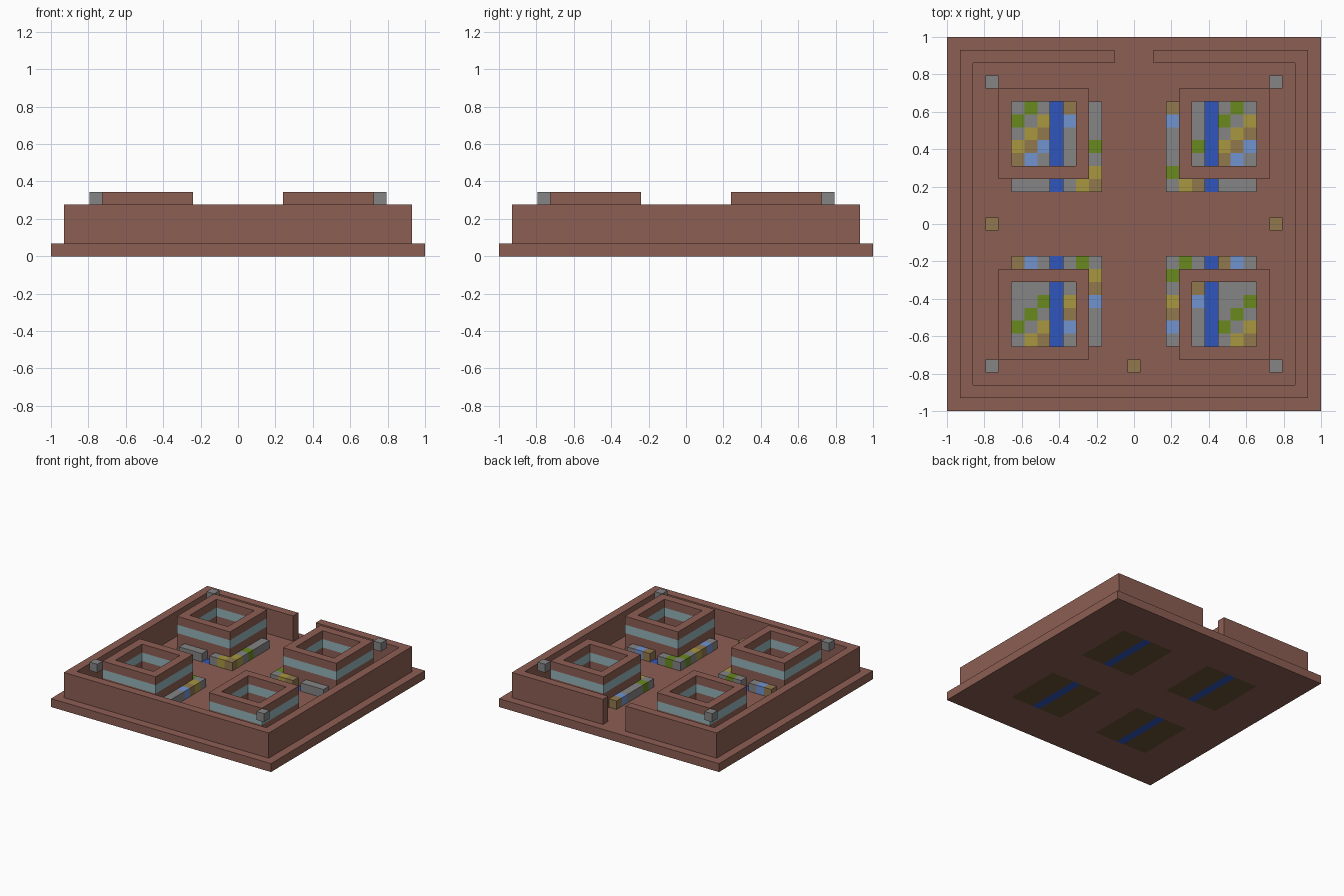
import bpy
import bmesh
from mathutils import Vector

N = 29                # blocks along each side
U = 2 / N             # size of one block

cube = bpy.data.objects.get("Cube")
if cube:
    bpy.data.objects.remove(cube)


def make_material(name, rgb):
    linear = [((c / 255 + 0.055) / 1.055) ** 2.4 for c in rgb] + [1]
    mat = bpy.data.materials.new(name)
    mat.use_nodes = True
    mat.diffuse_color = linear
    mat.node_tree.nodes["Principled BSDF"].inputs["Base Color"].default_value = linear
    return mat


brick = make_material("brick", (140, 94, 83))
stone = make_material("stone", (133, 133, 133))
leaf = make_material("leaf green", (104, 138, 30))
straw = make_material("straw yellow", (168, 151, 64))
tan = make_material("tan", (146, 121, 78))
sky = make_material("light blue", (113, 147, 208))
water = make_material("water blue", (48, 85, 188))
glass = make_material("glass", (148, 180, 186))
soil = make_material("dark soil", (105, 80, 54))


def point(x, y, z):
    return Vector(((x - N / 2) * U, (y - N / 2) * U, z * U))


def finish(name, bm, mats):
    bmesh.ops.recalc_face_normals(bm, faces=bm.faces)
    mesh = bpy.data.meshes.new(name)
    bm.to_mesh(mesh)
    bm.free()
    for mat in mats:
        mesh.materials.append(mat)
    obj = bpy.data.objects.new(name, mesh)
    bpy.context.collection.objects.link(obj)
    return obj


def add_box(bm, low, high, index=0):
    a, b = point(*low), point(*high)
    verts = bmesh.ops.create_cube(bm, size=1)["verts"]
    for v in verts:
        v.co = (a + b) / 2 + v.co * (b - a)
    for f in {f for v in verts for f in v.link_faces}:
        f.material_index = index


def extrude_up(bm, height):
    result = bmesh.ops.extrude_face_region(bm, geom=bm.faces[:])
    verts = [g for g in result["geom"] if isinstance(g, bmesh.types.BMVert)]
    bmesh.ops.translate(bm, verts=verts, vec=(0, 0, height * U))


def square_ring(name, x, y, size, low, high, mat):
    bm = bmesh.new()
    outer, inner = [], []
    for i, j in ((0, 0), (1, 0), (1, 1), (0, 1)):
        outer.append(bm.verts.new(point(x + i * size, y + j * size, low)))
        inner.append(bm.verts.new(point(x + 1 + i * (size - 2), y + 1 + j * (size - 2), low)))
    for k in range(4):
        n = (k + 1) % 4
        bm.faces.new((outer[k], outer[n], inner[n], inner[k]))
    extrude_up(bm, high - low)
    finish(name, bm, [mat])


# Base slab, cut so the soil beds and water channels are its own faces
beds = (5, 17)
bm = bmesh.new()
add_box(bm, (0, 0, 0), (N, N, 1))
for start in beds:
    for offset in (0, 3, 4, 7):
        bmesh.ops.bisect_plane(bm, geom=bm.verts[:] + bm.edges[:] + bm.faces[:],
                               plane_co=point(start + offset, 0, 0), plane_no=(1, 0, 0))
    for offset in (0, 7):
        bmesh.ops.bisect_plane(bm, geom=bm.verts[:] + bm.edges[:] + bm.faces[:],
                               plane_co=point(0, start + offset, 0), plane_no=(0, 1, 0))
for f in bm.faces:
    c = f.calc_center_median() / U
    x, y = c.x + N / 2, c.y + N / 2
    for bx in beds:
        if bx < x < bx + 7 and any(by < y < by + 7 for by in beds):
            f.material_index = 2 if bx + 3 < x < bx + 4 else 1
finish("base_slab", bm, [brick, soil, water])

# Outer wall with a gateway at the back
bm = bmesh.new()
half = [(13, 28), (1, 28), (1, 1)]
inside = [(2, 2), (2, 27), (13, 27)]
outline = half + [(N - x, y) for x, y in reversed(half)]
outline += [(N - x, y) for x, y in reversed(inside)] + inside
bm.faces.new([bm.verts.new(point(x, y, 1)) for x, y in outline])
extrude_up(bm, 3)
finish("outer_wall", bm, [brick])

# Four hollow towers with a glass band, and crop blocks in diagonal rows
crop_mats = [stone, leaf, straw, tan, sky]
row_order = (0, 1, 0, 2, 3, 4, 0, 0)
for bx, side in zip(beds, ("right", "left")):
    for by, end in zip(beds, ("front", "back")):
        label = end + "_" + side
        # Towers sit one block further out than the beds
        tx = 4 if bx == beds[0] else 18
        ty = 4 if by == beds[0] else 18
        square_ring("tower_base_" + label, tx, ty, 7, 1, 3, brick)
        square_ring("tower_window_" + label, tx, ty, 7, 3, 4, glass)
        square_ring("tower_top_" + label, tx, ty, 7, 4, 5, brick)
        bm = bmesh.new()
        for x in range(bx, bx + 7):
            for y in range(by, by + 7):
                in_tower = tx <= x < tx + 7 and ty <= y < ty + 7
                in_court = tx < x < tx + 6 and ty < y < ty + 6
                if x != bx + 3 and (in_court or not in_tower):
                    add_box(bm, (x, y, 1), (x + 1, y + 1, 2), row_order[(x - y + 2) % 8])
        finish("crops_" + label, bm, crop_mats)

# Raised corner lamps and low wall-side blocks
for x in (3, 25):
    for y in (3, 25):
        bm = bmesh.new()
        add_box(bm, (x, y, 4), (x + 1, y + 1, 5))
        finish("corner_lamp", bm, [stone])
for x, y in ((3, 14), (25, 14), (14, 3)):
    bm = bmesh.new()
    add_box(bm, (x, y, 1), (x + 1, y + 1, 2))
    finish("low_block", bm, [tan])
